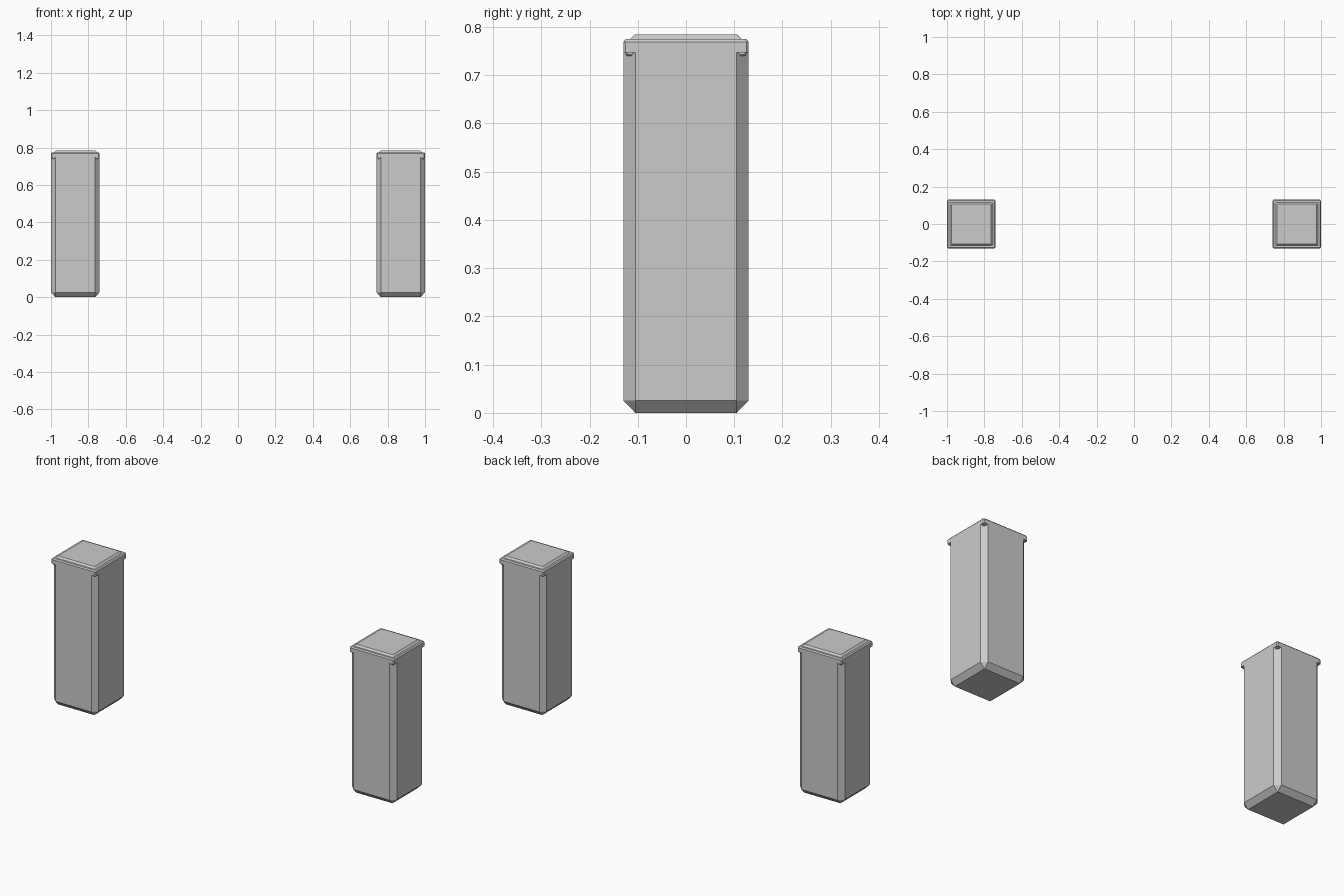
import bpy, bmesh
from mathutils import Vector

if "Cube" in bpy.data.objects:
    bpy.data.objects.remove(bpy.data.objects["Cube"])

HALF = 0.13

def ring(bm, half, cut, z):
    # square ring with its corners cut off
    a, b = half, half - cut
    pts = [(a, -b), (a, b), (b, a), (-b, a), (-a, b), (-a, -b), (-b, -a), (b, -a)]
    return [bm.verts.new((x, y, z)) for x, y in pts]

def loft(bm, profile):
    # join stacked rings, skipping flat strips with no area
    rings = [ring(bm, *p) for p in profile]
    for lo, hi in zip(rings, rings[1:]):
        for i in range(8):
            j = (i + 1) % 8
            f = bm.faces.new((lo[i], lo[j], hi[j], hi[i]))
            if f.calc_area() < 1e-8:
                bm.faces.remove(f)
    bm.faces.new(list(reversed(rings[0])))
    bm.faces.new(rings[-1])

def finish(bm, name, x):
    bmesh.ops.remove_doubles(bm, verts=bm.verts, dist=1e-5)
    bmesh.ops.recalc_face_normals(bm, faces=bm.faces)
    me = bpy.data.meshes.new(name)
    bm.to_mesh(me)
    bm.free()
    ob = bpy.data.objects.new(name, me)
    ob.location.x = x
    bpy.context.collection.objects.link(ob)

# half width, corner cut, height: chamfered shaft, square rim, raised lid
PROFILE = [
    (HALF - 0.025, 0.0, 0.0),
    (HALF, 0.025, 0.026),
    (HALF, 0.025, 0.747),
    (HALF, 0.005, 0.747),
    (HALF, 0.005, 0.769),
    (HALF - 0.005, 0.004, 0.775),
    (HALF - 0.015, 0.003, 0.775),
    (HALF - 0.024, 0.002, 0.784),
]

for side, x in (("left", -0.87), ("right", 0.87)):
    # post
    bm = bmesh.new()
    loft(bm, PROFILE)
    finish(bm, side + "_post", x)

    # small tapered nubs under the rim corners
    bm = bmesh.new()
    for sx in (-1, 1):
        for sy in (-1, 1):
            part = bmesh.new()
            loft(part, [(0.006, 0.002, 0.740), (0.009, 0.003, 0.743), (0.009, 0.003, 0.747)])
            bmesh.ops.translate(part, verts=part.verts, vec=Vector((sx * 0.116, sy * 0.116, 0)))
            tmp = bpy.data.meshes.new("nub")
            part.to_mesh(tmp)
            part.free()
            bm.from_mesh(tmp)
            bpy.data.meshes.remove(tmp)
    finish(bm, side + "_rim_nubs", x)
